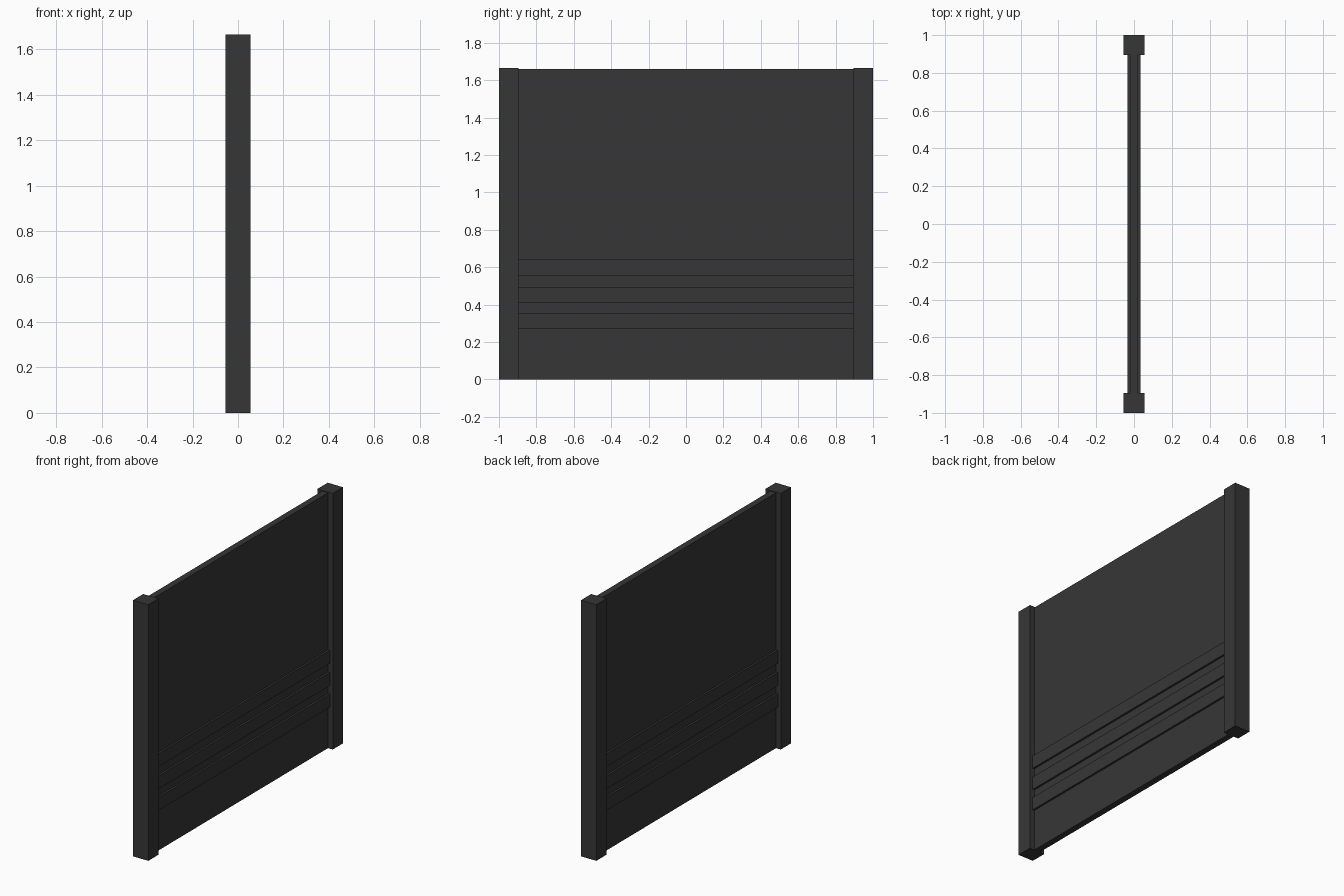
import bpy

cube = bpy.data.objects.get("Cube")
if cube:
    bpy.data.objects.remove(cube, do_unlink=True)

# One dark grey finish for the whole fence section
grey = bpy.data.materials.new("dark_grey")
grey.use_nodes = True
colour = (0.037, 0.037, 0.037, 1)
grey.diffuse_color = colour
grey.node_tree.nodes["Principled BSDF"].inputs["Base Color"].default_value = colour


def box(name, x, y, z):
    """Box between the (low, high) limits on each axis."""
    limits = (x, y, z)
    bpy.ops.mesh.primitive_cube_add(size=1, location=[(a + b) / 2 for a, b in limits])
    ob = bpy.context.object
    ob.name = name
    ob.scale = [b - a for a, b in limits]
    bpy.ops.object.transform_apply(location=False, rotation=False, scale=True)
    ob.data.materials.append(grey)
    return ob


POST_INNER = 0.895
PANEL = 0.021
SLAT = 0.034

# Square end posts
box("front_post", (-0.055, 0.055), (-1, -POST_INNER), (0, 1.665))
box("back_post", (-0.055, 0.055), (POST_INNER, 1), (0, 1.665))

# Thin panel between the posts
box("panel", (-PANEL, PANEL), (-POST_INNER, POST_INNER), (0, 1.66))

# Three raised slats on each face of the panel
for level, bottom in zip(("lower", "middle", "upper"), (0.27, 0.41, 0.555)):
    height = (bottom, bottom + 0.085)
    span = (-POST_INNER, POST_INNER)
    box(level + "_slat_left", (PANEL, SLAT), span, height)
    box(level + "_slat_right", (-SLAT, -PANEL), span, height)
